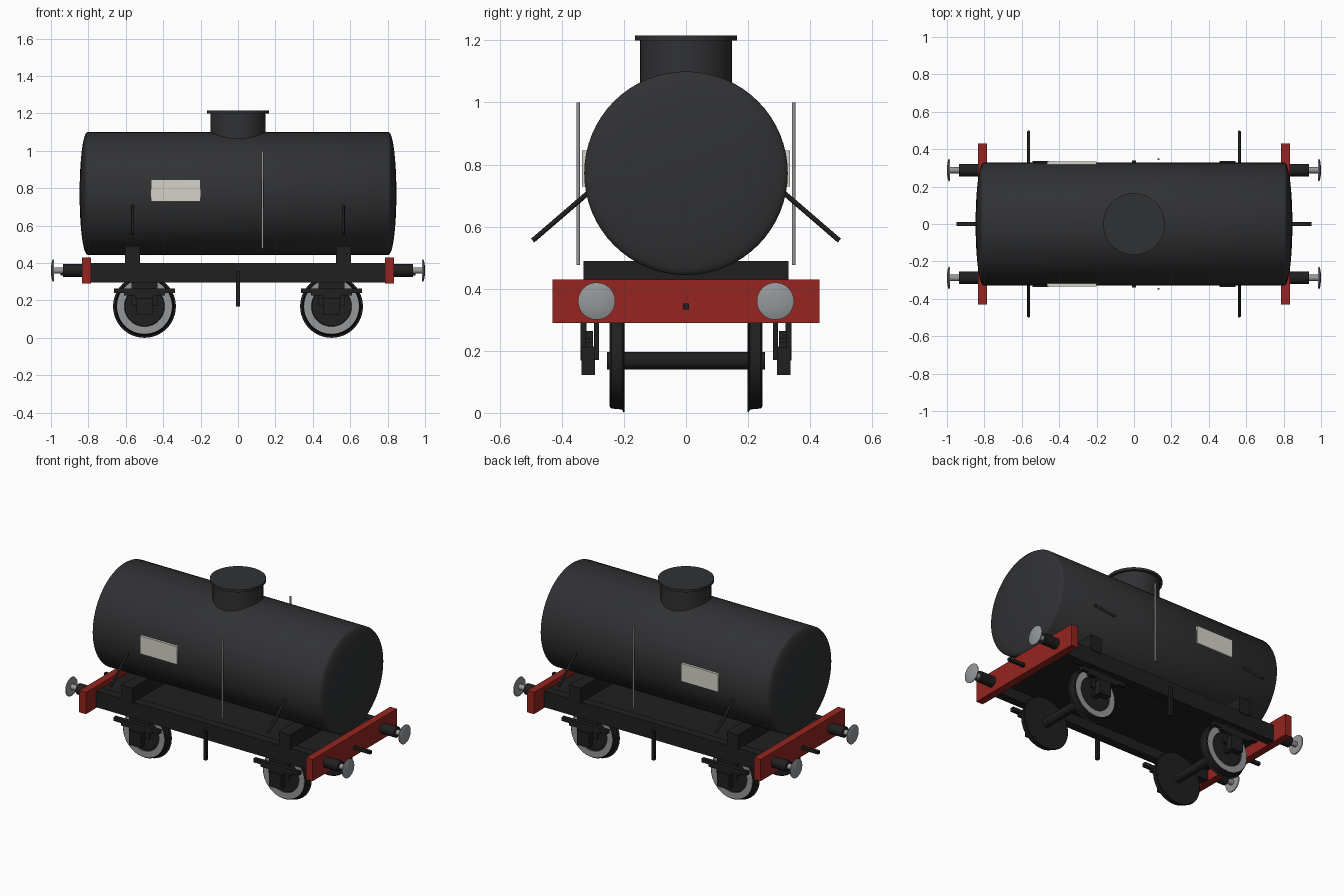
import bpy, math
from mathutils import Vector

if "Cube" in bpy.data.objects:
    bpy.data.objects.remove(bpy.data.objects["Cube"])


def material(name, r, g, b):
    m = bpy.data.materials.new(name)
    m.diffuse_color = (r, g, b, 1)
    m.use_nodes = True
    m.node_tree.nodes["Principled BSDF"].inputs["Base Color"].default_value = m.diffuse_color
    return m


TANK = material("tank_black", 0.03, 0.031, 0.033)
BLACK = material("frame_black", 0.014, 0.014, 0.015)
RED = material("beam_red", 0.30, 0.018, 0.014)
STEEL = material("steel", 0.30, 0.31, 0.32)
CREAM = material("plate_cream", 0.66, 0.65, 0.58)


def box(name, lo, hi, mat):
    lo, hi = Vector(lo), Vector(hi)
    bpy.ops.mesh.primitive_cube_add(size=1, location=(lo + hi) / 2)
    ob = bpy.context.object
    ob.name = name
    ob.scale = hi - lo
    ob.data.materials.append(mat)
    return ob


def lathe(name, profile, origin, axis, mat, sides=48):
    """Revolve (distance along axis, radius) points about an axis."""
    verts, faces, rings = [], [], []
    for h, r in profile:
        n = 1 if r == 0 else sides
        rings.append([len(verts) + i for i in range(n)])
        for i in range(n):
            a = 2 * math.pi * i / sides
            verts.append((r * math.cos(a), r * math.sin(a), h))
    for p, q in zip(rings, rings[1:]):
        for i in range(sides):
            j = (i + 1) % sides
            f = [p[i % len(p)], p[j % len(p)], q[j % len(q)], q[i % len(q)]]
            faces.append(list(dict.fromkeys(f)))
    me = bpy.data.meshes.new(name)
    me.from_pydata(verts, [], faces)
    ob = bpy.data.objects.new(name, me)
    bpy.context.collection.objects.link(ob)
    ob.location = origin
    ob.rotation_euler = Vector(axis).to_track_quat('Z', 'Y').to_euler()
    me.materials.append(mat)
    bpy.ops.object.select_all(action='DESELECT')
    ob.select_set(True)
    bpy.context.view_layer.objects.active = ob
    bpy.ops.object.shade_smooth_by_angle(angle=math.radians(35))
    return ob


def rod(name, a, b, r, mat, sides=16):
    a, b = Vector(a), Vector(b)
    n = (b - a).length
    return lathe(name, [(0, 0), (0, r), (n, r), (n, 0)], a, b - a, mat, sides)


# Tank barrel with shallow dished ends
R, L, D = 0.328, 0.805, 0.042
dish = [(L + D * math.cos(t), R * math.sin(t))
        for t in [math.pi / 2 * i / 10 for i in range(1, 11)]]
end = [(L + D, 0)] + dish
lathe("tank", [(-h, r) for h, r in end] + end[::-1], (0, 0, 0.772), (1, 0, 0), TANK, 64)

# Filler dome and lid
rod("filler_dome", (0, 0, 1.0), (0, 0, 1.202), 0.148, TANK, 48)
rod("filler_lid", (0, 0, 1.20), (0, 0, 1.216), 0.165, TANK, 48)

# Underframe floor and coupling hooks
box("floor", (-0.79, -0.30, 0.36), (0.79, 0.30, 0.395), BLACK)

for sx in (-1, 1):
    # Buffer beam, saddle and draw hook at each end
    box("buffer_beam", (sx * 0.81 - 0.024, -0.43, 0.29), (sx * 0.81 + 0.024, 0.43, 0.43), RED)
    box("saddle", (sx * 0.563 - 0.04, -0.33, 0.39), (sx * 0.563 + 0.04, 0.33, 0.49), BLACK)
    hx = sx * 0.89
    box("draw_hook", (hx - 0.06, -0.01, 0.333), (hx + 0.06, 0.01, 0.353), BLACK)

    # Axle
    wx, wz = sx * 0.5, 0.168
    rod("axle", (wx, -0.254, wz), (wx, 0.254, wz), 0.028, BLACK, 24)

    for sy in (-1, 1):
        # Buffer: housing, shank and domed head
        by = sy * 0.288
        rod("buffer_housing", (sx * 0.83, by, 0.36), (sx * 0.936, by, 0.36), 0.034, BLACK, 24)
        rod("buffer_shank", (sx * 0.93, by, 0.36), (sx * 0.988, by, 0.36), 0.017, STEEL)
        lathe("buffer_head", [(0, 0), (0, 0.058), (0.006, 0.06), (0.011, 0.045),
                              (0.014, 0.025), (0.015, 0)],
              (sx * 0.985, by, 0.36), (sx, 0, 0), STEEL, 32)

        # Flanged wheel and bright tyre face
        lathe("wheel", [(0.198, 0), (0.198, 0.164), (0.201, 0.168), (0.206, 0.157),
                        (0.24, 0.154), (0.245, 0.149), (0.245, 0.108), (0.238, 0.104),
                        (0.238, 0)], (wx, 0, wz), (0, sy, 0), BLACK)
        lathe("tyre_face", [(0.243, 0.108), (0.247, 0.108), (0.247, 0.147),
                            (0.243, 0.147)], (wx, 0, wz), (0, sy, 0), STEEL)

        # Axle guard, axle box and leaf spring
        def side_box(name, x, half, y0, y1, z0, z1):
            box(name, (x - half, min(sy * y0, sy * y1), z0),
                (x + half, max(sy * y0, sy * y1), z1), BLACK)
        side_box("axle_guard", wx, 0.07, 0.28, 0.296, 0.17, 0.30)
        side_box("axle_box", wx, 0.042, 0.293, 0.337, 0.122, 0.214)
        side_box("spring_top_leaf", wx, 0.163, 0.30, 0.325, 0.24, 0.264)
        side_box("spring_lower_leaf", wx, 0.11, 0.30, 0.325, 0.225, 0.24)
        side_box("spring_buckle", wx, 0.05, 0.30, 0.325, 0.21, 0.226)

        # Slanted stay from tank side
        rod("stay", (sx * 0.563, sy * 0.494, 0.555), (sx * 0.563, sy * 0.30, 0.722),
            0.008, BLACK, 12)

for sy in (-1, 1):
    def span(a, b):
        return min(sy * a, sy * b), max(sy * a, sy * b)
    # Solebar, brake hanger, number plate and side rod on each side
    y0, y1 = span(0.27, 0.325)
    box("solebar", (-0.79, y0, 0.295), (0.79, y1, 0.40), BLACK)
    y0, y1 = span(0.32, 0.34)
    box("brake_hanger", (-0.01, y0, 0.168), (0.01, y1, 0.358), BLACK)
    y0, y1 = span(0.315, 0.335)
    box("side_plate", (-0.465, y0, 0.73), (-0.20, y1, 0.846), CREAM)
    rod("side_rod", (0.131, sy * 0.347, 0.477), (0.131, sy * 0.347, 1.0), 0.006, STEEL, 12)
